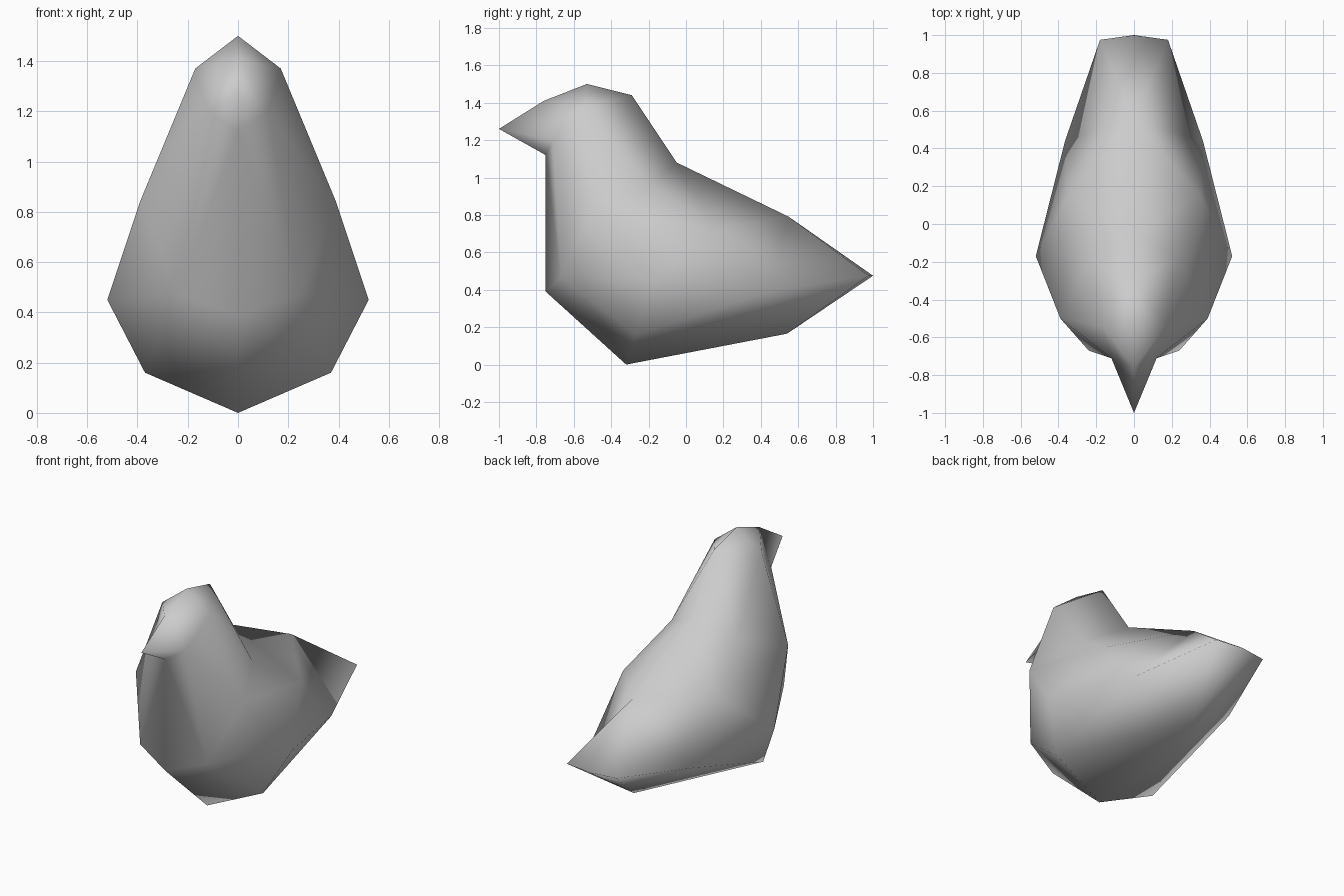
import bpy, bmesh

if "Cube" in bpy.data.objects:
    bpy.data.objects.remove(bpy.data.objects["Cube"])

# Key points of the right half of the bird
points = {
    # centre line
    "tip": (0, -1, 1.26), "forehead": (0, -.76, 1.41), "crown": (0, -.53, 1.5),
    "nape": (0, -.29, 1.44), "neck": (0, -.05, 1.08), "back": (0, .55, .79),
    "tail": (0, 1, .475), "under": (0, .54, .165), "belly": (0, -.32, 0),
    "chest": (0, -.75, .39), "throat": (0, -.75, 1.12),
    # right side
    "cheek": (.12, -.71, 1.20), "temple": (.17, -.54, 1.37), "collar": (.235, -.186, .957),
    "shoulder": (.39, -.50, .84), "breast": (.24, -.67, .47), "wing": (.52, -.17, .45),
    "thigh": (.37, -.27, .16), "rump": (.35, .15, .726), "hip": (.365, .44, .39),
    "corner": (.18, .975, .475),
}

# Fans of triangles: a hub followed by the points around it
fans = [
    "cheek tip forehead",                                            # beak
    "cheek throat tip",
    "temple forehead crown nape collar shoulder cheek forehead",     # head
    "shoulder collar rump wing breast cheek",                        # shoulder and front
    "breast cheek throat chest thigh wing",
    "neck nape collar rump back",                                    # neck and back
    "hip back rump wing thigh under corner back",                    # flank
    "corner back tail under",                                        # tail
    "thigh chest belly under",                                       # belly
]

bm = bmesh.new()
v = {name: bm.verts.new(co) for name, co in points.items()}
for fan in fans:
    hub, *rim = fan.split()
    for a, b in zip(rim, rim[1:]):
        bm.faces.new((v[hub], v[a], v[b]))

# Mirror to the left half and smooth the shading
geom = bm.verts[:] + bm.edges[:] + bm.faces[:]
bmesh.ops.mirror(bm, geom=geom, axis='X', merge_dist=1e-4)
bmesh.ops.remove_doubles(bm, verts=bm.verts, dist=1e-4)
bmesh.ops.recalc_face_normals(bm, faces=bm.faces)
for f in bm.faces:
    f.smooth = True

mesh = bpy.data.meshes.new("bird_body")
bm.to_mesh(mesh)
bm.free()
bpy.context.collection.objects.link(bpy.data.objects.new("bird_body", mesh))
